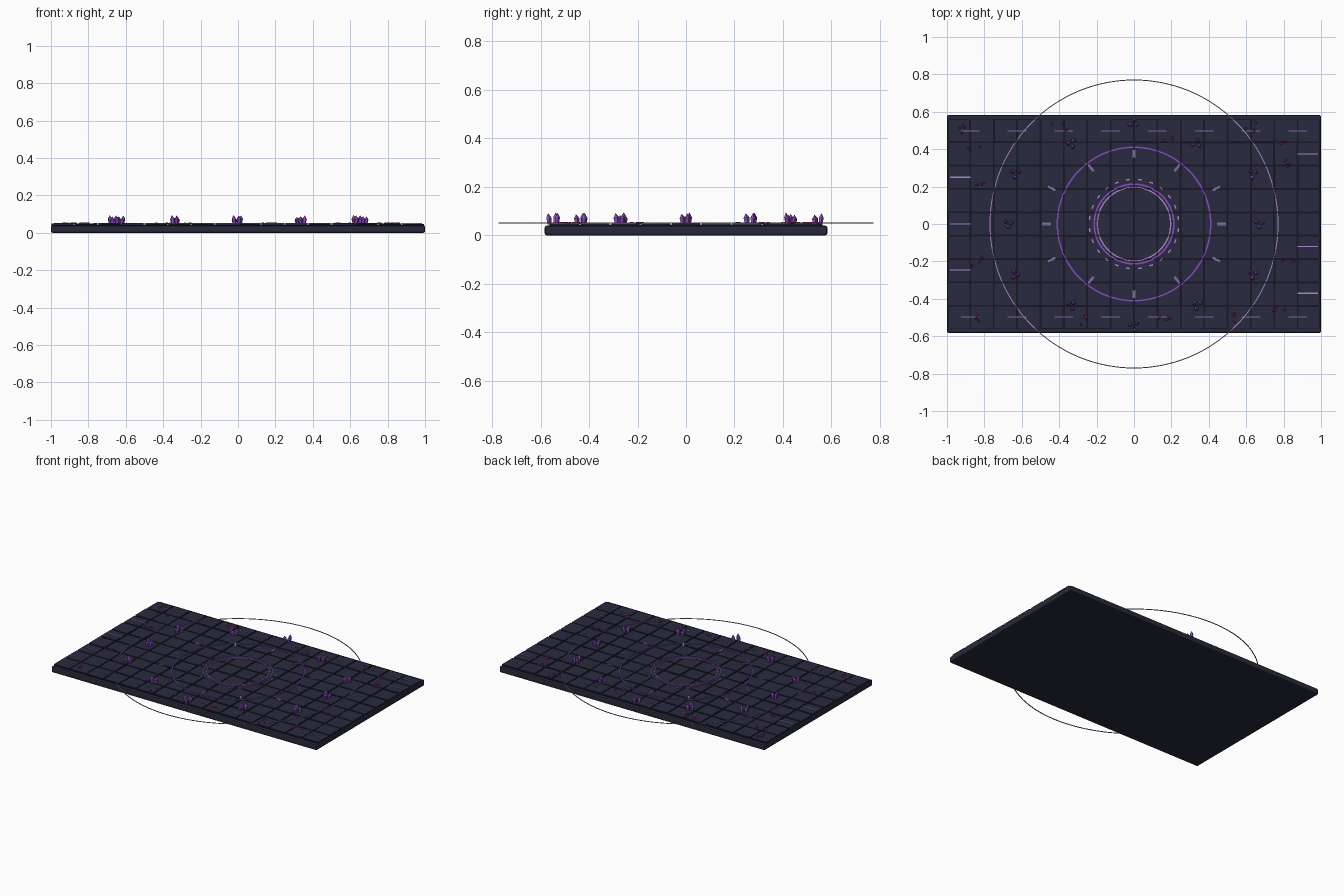
import bpy, bmesh, math, random
from mathutils import Matrix, Vector

random.seed(7)
if "Cube" in bpy.data.objects:
    bpy.data.objects.remove(bpy.data.objects["Cube"])


def material(name, r, g, b):
    m = bpy.data.materials.new(name)
    m.use_nodes = True
    m.diffuse_color = (r, g, b, 1)
    m.node_tree.nodes["Principled BSDF"].inputs["Base Color"].default_value = (r, g, b, 1)
    return m


STONE = material("slate edge", 0.020, 0.022, 0.043)
TILE = material("slate tile", 0.022, 0.023, 0.050)
GROUT = material("dark grout", 0.009, 0.008, 0.016)
PURPLE = material("rune purple", 0.25, 0.07, 0.55)
LAVENDER = material("pale lavender", 0.42, 0.26, 0.60)
MARKER = material("dusty lavender", 0.22, 0.16, 0.32)
CRYSTAL = material("crystal violet", 0.27, 0.08, 0.52)
CRIMSON = material("crimson shard", 0.28, 0.02, 0.11)


def finish(name, bm, mat):
    mesh = bpy.data.meshes.new(name)
    bm.to_mesh(mesh)
    bm.free()
    mesh.materials.append(mat)
    ob = bpy.data.objects.new(name, mesh)
    bpy.context.collection.objects.link(ob)
    return ob


def add_box(bm, centre, size, angle=0):
    mat = (Matrix.Translation(centre) @ Matrix.Rotation(angle, 4, "Z")
           @ Matrix.Diagonal((*size, 1)))
    return bmesh.ops.create_cube(bm, size=1, matrix=mat)["verts"]


def ring(name, radius, width, mat, segments=96):
    # Flat band with a rectangular section
    bm = bmesh.new()
    r1, r2, low, high = radius - width / 2, radius + width / 2, 0.05, 0.0535
    section = [(r1, low), (r2, low), (r2, high), (r1, high)]
    loops = []
    for i in range(segments):
        a = math.tau * i / segments
        loops.append([bm.verts.new((r * math.cos(a), r * math.sin(a), z)) for r, z in section])
    for i in range(segments):
        here, after = loops[i], loops[(i + 1) % segments]
        for j in range(4):
            k = (j + 1) % 4
            bm.faces.new((here[j], after[j], after[k], here[k]))
    bmesh.ops.recalc_face_normals(bm, faces=bm.faces)
    finish(name, bm, mat)


# Slab with rounded edges
bm = bmesh.new()
add_box(bm, (0, 0, 0.02), (2, 1.166, 0.04))
slab = finish("slab", bm, STONE)
bevel = slab.modifiers.new("rounded edge", "BEVEL")
bevel.width = 0.009
bevel.segments = 2

# Grout bed
bm = bmesh.new()
add_box(bm, (0, 0, 0.04), (1.98, 1.125, 0.008))
finish("grout_bed", bm, GROUT)

# Floor tiles
STEP, COLS, ROWS, TOP = 0.125, 16, 9, 0.049
bm = bmesh.new()
for col in range(COLS):
    for row in range(ROWS):
        x = (col - (COLS - 1) / 2) * STEP
        y = (row - (ROWS - 1) / 2) * STEP
        top = TOP - random.uniform(0, 0.002)
        side = STEP - random.uniform(0.008, 0.012)
        add_box(bm, (x, y, (top + 0.04) / 2), (side, side, top - 0.04))
finish("floor_tiles", bm, TILE)

# Magic circle rings
ring("outer_ring", 0.77, 0.005, LAVENDER, 128)
ring("middle_ring", 0.41, 0.008, PURPLE)
ring("inner_ring", 0.213, 0.009, PURPLE, 64)
ring("core_ring", 0.196, 0.007, LAVENDER, 64)

# Dashes around the inner ring
bm = bmesh.new()
for i in range(24):
    a = math.tau * (i + 0.5) / 24
    add_box(bm, (0.239 * math.cos(a), 0.239 * math.sin(a), 0.051),
            (0.007, 0.022, 0.004), a)
finish("ring_dashes", bm, LAVENDER)

# Radial markers
bm = bmesh.new()
marks = [(0.468, 0), (-0.468, 0), (0, 0.375), (0, -0.375)]
marks += [(sx * x, sy * y) for x, y in ((0.44, 0.19), (0.23, 0.30))
          for sx in (-1, 1) for sy in (-1, 1)]
for x, y in marks:
    add_box(bm, (x, y, 0.051), (0.046, 0.014, 0.004), math.atan2(y, x))
finish("radial_markers", bm, MARKER)

# Inlaid strips along the short sides and the long sides
bm = bmesh.new()
for side, rows in ((-1, (0.25, 0, -0.245)), (1, (0.375, -0.12, -0.37))):
    for y in rows:
        add_box(bm, (side * 0.93, y, 0.05), (0.11, 0.006, 0.004))
finish("side_inlays", bm, LAVENDER)
bm = bmesh.new()
for side in (-1, 1):
    for i in range(8):
        add_box(bm, ((i - 3.5) * 0.25, side * 0.497, 0.0495), (0.1, 0.004, 0.002))
finish("long_edge_inlays", bm, MARKER)


def add_crystal(bm, base, radius, height, lean):
    # Five-sided shaft widening upward, with a pointed tip
    turn = Matrix.Translation(base) @ Matrix.Rotation(lean.length, 4, lean)
    shaft = height * 0.6
    for r1, r2, z, depth in ((radius * 0.7, radius, shaft / 2, shaft),
                             (radius, 0, shaft + height * 0.2, height * 0.4)):
        bmesh.ops.create_cone(bm, cap_ends=False, segments=5, radius1=r1, radius2=r2,
                              depth=depth, matrix=turn @ Matrix.Translation((0, 0, z)))


# Crystal clusters
places = [(0, 0.54), (0, -0.545), (0.67, 0), (-0.67, 0)]
places += [(sx * x, sy * y) for x, y in ((0.335, 0.43), (0.635, 0.27))
           for sx in (-1, 1) for sy in (-1, 1)]
bm = bmesh.new()
for x, y in places:
    start = random.uniform(0, math.tau)
    for i in range(3):
        a = start + i * math.tau / 3
        d = random.uniform(0.012, 0.020)
        lean = Vector((-math.sin(a), math.cos(a), 0)) * 0.12
        add_crystal(bm, (x + d * math.cos(a), y + d * math.sin(a), 0.045),
                    random.uniform(0.011, 0.014), random.uniform(0.038, 0.051), lean)
finish("crystal_clusters", bm, CRYSTAL)

# Crimson shards in small groups near the borders
groups = [(-0.86, 0.41), (-0.8, 0.22), (-0.83, -0.2), (-0.4, 0.52), (-0.26, -0.515),
          (0.165, -0.52), (0.63, 0.52), (0.81, 0.33), (0.79, 0.45), (0.82, -0.22),
          (0.78, -0.46), (-0.8, -0.51), (0.17, 0.45), (-0.9, 0.5), (0.52, -0.5)]
bm = bmesh.new()
for gx, gy in groups:
    for i in range(3):
        x, y = gx + random.uniform(-0.04, 0.04), gy + random.uniform(-0.025, 0.025)
        size = random.uniform(0.007, 0.011)
        spin = Matrix.Rotation(random.uniform(0, math.tau), 4, "Z")
        bmesh.ops.create_cone(
            bm, cap_ends=True, segments=4, radius1=size, radius2=size * 0.6, depth=0.008,
            matrix=Matrix.Translation((x, y, 0.052)) @ spin @ Matrix.Diagonal((1.4, 0.7, 1, 1)))
finish("crimson_shards", bm, CRIMSON)
